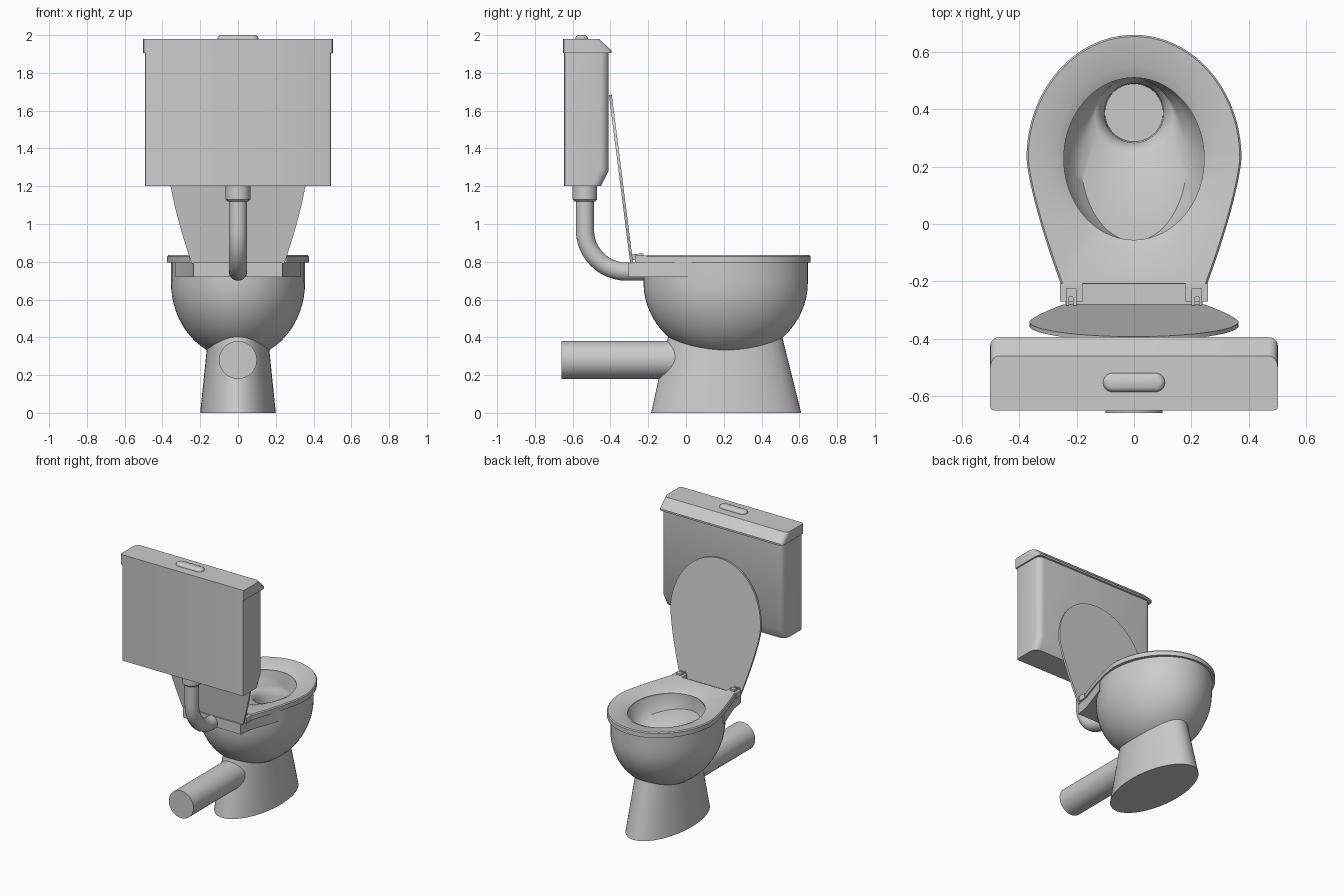
import bpy, bmesh, math
from mathutils import Vector

if "Cube" in bpy.data.objects:
    bpy.data.objects.remove(bpy.data.objects["Cube"])

ceramic = bpy.data.materials.new("ceramic_grey")
ceramic.diffuse_color = (0.6, 0.6, 0.6, 1)
ceramic.use_nodes = True
ceramic.node_tree.nodes["Principled BSDF"].inputs["Base Color"].default_value = ceramic.diffuse_color


def finish(name, bm, angle=35):
    bmesh.ops.recalc_face_normals(bm, faces=bm.faces)
    me = bpy.data.meshes.new(name)
    bm.to_mesh(me)
    bm.free()
    ob = bpy.data.objects.new(name, me)
    bpy.context.collection.objects.link(ob)
    me.materials.append(ceramic)
    bpy.ops.object.select_all(action='DESELECT')
    ob.select_set(True)
    bpy.context.view_layer.objects.active = ob
    bpy.ops.object.shade_smooth_by_angle(angle=math.radians(angle))
    return ob


def loft(name, rings, closed=False, angle=35):
    """Skin equal-length rings of points; cap the ends or join them up."""
    bm = bmesh.new()
    vs = [[bm.verts.new(p) for p in r] for r in rings]
    n = len(vs[0])
    pairs = list(zip(vs, vs[1:])) + ([(vs[-1], vs[0])] if closed else [])
    for a, b in pairs:
        for i in range(n):
            j = (i + 1) % n
            bm.faces.new((a[i], a[j], b[j], b[i]))
    if not closed:
        bm.faces.new(vs[0])
        bm.faces.new(vs[-1])
    return finish(name, bm, angle)


def ellipse(cy, rx, ry, z, n=64):
    return [(rx * math.cos(2 * math.pi * i / n), cy + ry * math.sin(2 * math.pi * i / n), z)
            for i in range(n)]


def prism(name, outline, z0, z1):
    return loft(name, [[(x, y, z) for x, y in outline] for z in (z0, z1)])


def box(name, x0, x1, y0, y1, z0, z1):
    return prism(name, [(x0, y0), (x1, y0), (x1, y1), (x0, y1)], z0, z1)


def tube(name, path, segs=32):
    """Round tube in the yz plane; path holds (y, z, radius, tangent angle)."""
    rings = []
    for y, z, r, t in path:
        v = Vector((0, -math.sin(t), math.cos(t)))
        rings.append([Vector((0, y, z)) + r * (math.cos(a) * Vector((1, 0, 0)) + math.sin(a) * v)
                      for a in (2 * math.pi * i / segs for i in range(segs))])
    return loft(name, rings, angle=40)


def egg(rear, grow=0.0):
    """Seat outline: half ellipse at one end, tapering to a straight edge."""
    w, cy, ly = 0.375 + grow, 0.23, 0.43 + grow
    front = [(w * math.cos(math.pi * i / 40), cy + ly * math.sin(math.pi * i / 40)) for i in range(41)]
    side = []
    for i in range(1, 15):
        t = i / 14
        side.append((w - 0.12 * t ** 1.35, cy + (rear - cy) * t))
    wr = side[-1][0]
    back = [(-wr + 2 * wr * i / 12, rear) for i in range(1, 12)]
    return front + [(-x, y) for x, y in side] + back + side[::-1]


def inner(outline, rx, ry, cy=0.2275):
    """Ellipse points lying in the same directions as the outline points."""
    out = []
    for x, y in outline:
        a = math.atan2((y - cy) / ry, x / rx)
        out.append((rx * math.cos(a), cy + ry * math.sin(a)))
    return out


def at(pts, z):
    return [(x, y, z) for x, y in pts]


# Pedestal and waste pipe
loft("pedestal", [ellipse(0.2125, 0.2, 0.3975, 0), ellipse(0.207, 0.157, 0.298, 0.42)])
tube("waste_pipe", [(-0.66, 0.28, 0.1, 0), (0.1, 0.28, 0.1, 0)], 48)

# Bowl: outer shell, rim, inner wall, floor and drain in one skin
rings = []
for i in range(1, 17):
    a = math.pi / 2 * i / 16
    rings.append(ellipse(0.21, 0.355 * math.sin(a), 0.435 * math.sin(a), 0.69 - 0.404 * math.cos(a)))
rings += [ellipse(0.21, 0.355, 0.435, 0.798),
          ellipse(0.2275, 0.25, 0.288, 0.798),
          ellipse(0.225, 0.235, 0.287, 0.76),
          ellipse(0.225, 0.21, 0.286, 0.72),
          ellipse(0.225, 0.185, 0.285, 0.695),
          ellipse(0.375, 0.135, 0.132, 0.68),
          ellipse(0.382, 0.118, 0.118, 0.665),
          ellipse(0.387, 0.104, 0.104, 0.63),
          ellipse(0.388, 0.101, 0.101, 0.57)]
loft("bowl", rings)

# Shelf behind the bowl, curving round it
half = [(0.235, -0.305), (0.25, -0.2), (0.33, 0.03), (0.29, 0.03), (0.2, -0.09), (0.1, -0.1)]
prism("rear_shelf", half + [(-x, y) for x, y in half[::-1]], 0.72, 0.795)

# Seat ring, dished towards the hole
o = egg(-0.21)
o_in = egg(-0.207, -0.006)
hole = inner(o, 0.245, 0.283)
mid = [((3 * a + b) / 4, (3 * c + d) / 4) for (a, c), (b, d) in zip(hole, o)]
loft("seat", [at(o, 0.795), at(o, 0.828), at(o_in, 0.835), at(mid, 0.822),
              at(hole, 0.805), at(hole, 0.795)], closed=True)

# Seat tabs and hinges
for side, s in (("left", -1), ("right", 1)):
    def xs(a, b):
        return sorted((s * a, s * b))
    box(side + "_seat_tab", *xs(0.18, 0.259), -0.27, -0.208, 0.795, 0.833)
    box(side + "_hinge_block", *xs(0.2, 0.238), -0.255, -0.225, 0.825, 0.845)
    for k, x in enumerate((0.2, 0.226)):
        box(f"{side}_hinge_prong_{k}", *xs(x, x + 0.012), -0.285, -0.24, 0.81, 0.842)

# Raised cover leaning back to the cistern
d = Vector((0, -0.115, 0.91)).normalized()
nrm = Vector((0, d.z, -d.y)) * 0.015
cover = [Vector((x, -0.295, 0.79)) + d * (y + 0.25) for x, y in egg(-0.25, -0.01)]
loft("cover", [cover, [p + nrm for p in cover]])


# Cistern and its lid: side profile swept in x, with rounded corners facing the bowl
def cistern_part(name, profile, hx, radius):
    bm = bmesh.new()
    a, b = ([bm.verts.new((x, y, z)) for y, z in profile] for x in (-hx, hx))
    n = len(profile)
    bm.faces.new(a)
    bm.faces.new(b)
    for i in range(n):
        j = (i + 1) % n
        bm.faces.new((a[i], a[j], b[j], b[i]))
    bmesh.ops.recalc_face_normals(bm, faces=bm.faces)

    def ends(e, test):
        p, q = (v.co for v in e.verts)
        return abs(p.x - q.x) < 1e-5 and abs(p.z - q.z) > 1e-3 and test(p) and test(q)
    for r, seg, test in ((radius, 5, lambda p: p.y > -0.5), (0.012, 2, lambda p: p.y < -0.6)):
        bmesh.ops.bevel(bm, geom=[e for e in bm.edges if ends(e, test)], offset=r,
                        segments=seg, profile=0.5, affect='EDGES', clamp_overlap=True)
    return finish(name, bm, 30)


cistern_part("cistern", [(-0.645, 1.2), (-0.45, 1.2), (-0.41, 1.28), (-0.41, 1.91), (-0.645, 1.91)],
             0.492, 0.045)
cistern_part("cistern_lid", [(-0.65, 1.905), (-0.395, 1.905), (-0.395, 1.918), (-0.46, 1.98),
                             (-0.65, 1.98)], 0.502, 0.045)


# Flush button
def stadium(r, z):
    pts = []
    for c, a0 in ((0.075, -math.pi / 2), (-0.075, math.pi / 2)):
        pts += [(c + r * math.cos(a0 + math.pi * i / 12), -0.553 + r * math.sin(a0 + math.pi * i / 12), z)
                for i in range(13)]
    return pts


loft("flush_button", [stadium(0.033, 1.975), stadium(0.033, 1.985), stadium(0.028, 1.995),
                      stadium(0.018, 2.0)], angle=60)

# Flush pipe with collar
down = -math.pi / 2
path = [(-0.535, 1.13, 0.048, down)]
for i in range(13):
    a = math.pi / 2 * i / 12
    path.append((-0.315 - 0.22 * math.cos(a), 0.968 - 0.22 * math.sin(a), 0.048, down + a))
path.append((-0.2, 0.748, 0.048, 0))
tube("flush_pipe", path)
tube("pipe_collar", [(-0.535, 1.21, 0.065, down), (-0.535, 1.13, 0.065, down),
                     (-0.535, 1.12, 0.055, down)])
